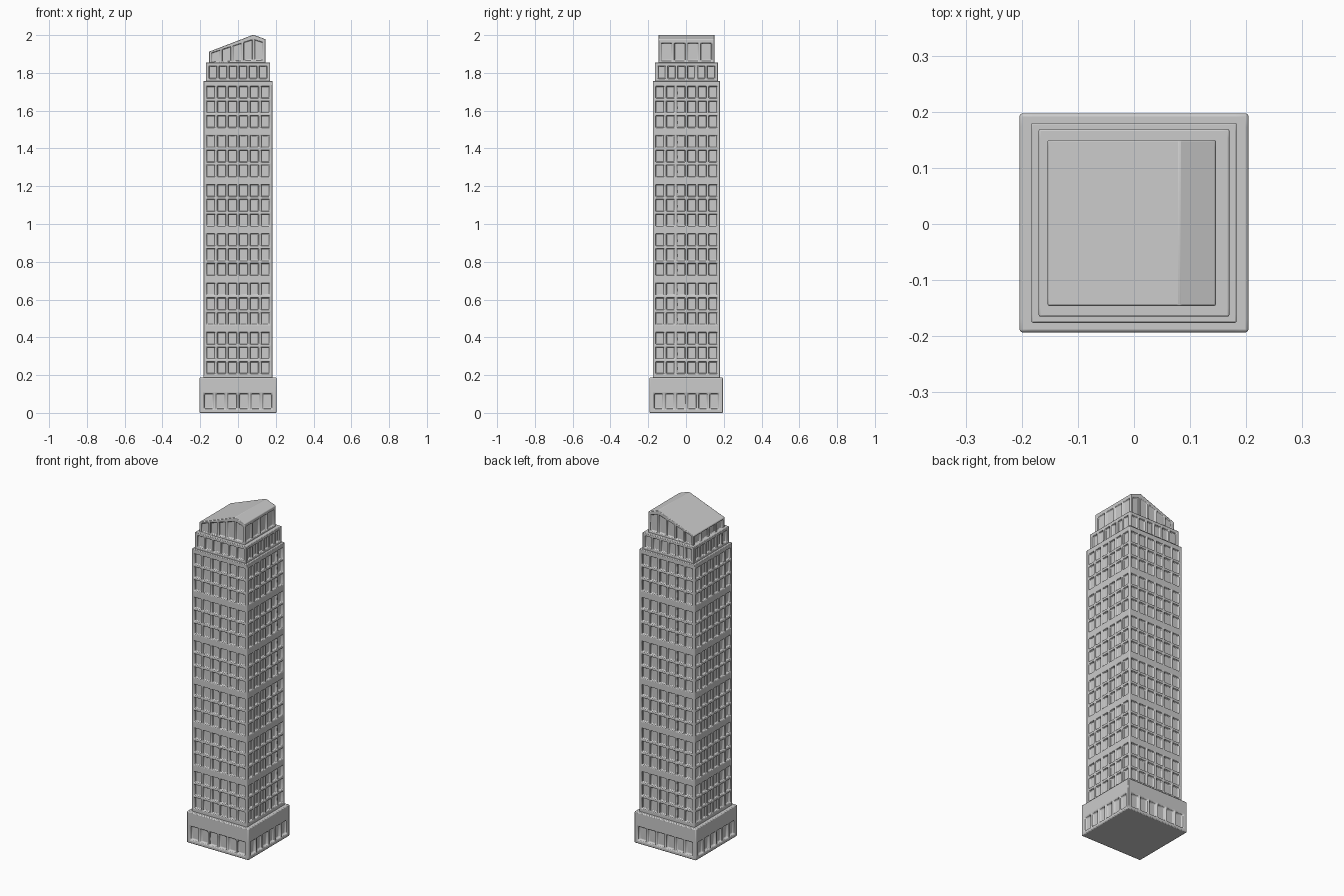
import bpy, bmesh
from mathutils import Vector

if "Cube" in bpy.data.objects:
    bpy.data.objects.remove(bpy.data.objects["Cube"])


def spans(lo, hi, count, gap):
    """Evenly spaced window intervals between lo and hi."""
    w = (hi - lo - gap * (count - 1)) / count
    return [(lo + i * (w + gap), lo + i * (w + gap) + w) for i in range(count)]


def breaks(lo, hi, wins, extra=()):
    pts = {lo, hi, *extra}
    for a, b in wins:
        pts |= {a, b}
    return sorted(pts)


def tier(name, cx, cy, hx, hy, z0, z1, rows, cols, margin, gap,
         depth=0.013, bevel=0.003, top=None, ridge=None):
    """Closed block whose four walls carry grids of recessed windows."""
    bm = bmesh.new()
    zs = breaks(z0, z1, rows)

    def wall(half, count, place, inward, extra=()):
        wins = spans(-half + margin, half - margin, count, gap)
        us = breaks(-half, half, wins, extra)

        def point(u, z):
            x, y = place(u)
            t = top(x) if top else z1
            return Vector((x, y, z0 + (z - z0) * (t - z0) / (z1 - z0)))

        for a, b in zip(us, us[1:]):
            for c, d in zip(zs, zs[1:]):
                ring = [point(a, c), point(b, c), point(b, d), point(a, d)]
                outer = [bm.verts.new(p) for p in ring]
                if (a, b) in wins and (c, d) in rows:
                    mid = sum(ring, Vector((0, 0, 0))) / 4
                    inner = [bm.verts.new(p.lerp(mid, 0.09) + Vector(inward) * depth)
                             for p in ring]
                    for i in range(4):
                        j = (i + 1) % 4
                        bm.faces.new((outer[i], outer[j], inner[j], inner[i]))
                    bm.faces.new(inner)
                else:
                    bm.faces.new(outer)

    extra = () if ridge is None else (ridge,)
    for s in (-1, 1):
        wall(hx, cols[0], lambda u: (u, s * hy), (0, -s, 0), extra)
        wall(hy, cols[1], lambda u: (s * hx, u), (-s, 0, 0))
    bmesh.ops.remove_doubles(bm, verts=bm.verts, dist=1e-5)

    # top and bottom caps, with the roof folded along its ridge
    bmesh.ops.holes_fill(bm, edges=[e for e in bm.edges if e.is_boundary], sides=0)
    if ridge is not None:
        caps = [f for f in bm.faces if len(f.verts) > 4]
        cap = max(caps, key=lambda f: f.calc_center_median().z)
        pair = [v for v in cap.verts if abs(v.co.x - ridge) < 1e-4]
        bmesh.utils.face_split(cap, pair[0], pair[1])
    bmesh.ops.recalc_face_normals(bm, faces=bm.faces)

    me = bpy.data.meshes.new(name)
    bm.to_mesh(me)
    bm.free()
    ob = bpy.data.objects.new(name, me)
    bpy.context.collection.objects.link(ob)
    ob.location = (cx, cy, 0)
    mod = ob.modifiers.new("soft_edges", 'BEVEL')
    mod.width, mod.segments = bevel, 2
    mod.limit_method, mod.angle_limit = 'ANGLE', 0.3
    bpy.ops.object.select_all(action='DESELECT')
    ob.select_set(True)
    bpy.context.view_layer.objects.active = ob
    bpy.ops.object.shade_smooth_by_angle(angle=0.7)
    return ob


# base with one row of openings
tier("base", 0, 0.002, 0.204, 0.195, 0, 0.187, [(0.02, 0.103)], (6, 6),
     0.024, 0.011, depth=0.014, bevel=0.005)

# main shaft: six groups of three window rows
shaft_rows = []
for g in range(6):
    t = 0.428 + g * 0.2605
    for r in range(3):
        b = t - 0.066 - r * 0.078
        shaft_rows.append((b, b + 0.066))
tier("shaft", 0, 0.002, 0.183, 0.178, 0.17, 1.757, shaft_rows, (6, 6), 0.015, 0.011)

# upper setback
tier("upper_setback", 0, 0.002, 0.170, 0.167, 1.745, 1.855, [(1.768, 1.838)], (6, 6),
     0.016, 0.011)

# crown with sloped roof, ridge towards the right
RIDGE = 0.085


def roof_height(x):
    if x <= RIDGE:
        return 1.912 + (x + 0.15) / (RIDGE + 0.15) * 0.09
    return 2.002 - (x - RIDGE) / (0.15 - RIDGE) * 0.024


tier("crown", -0.004, 0.002, 0.150, 0.148, 1.845, 2.0, [(1.866, 1.978)], (5, 4),
     0.013, 0.010, depth=0.010, top=roof_height, ridge=RIDGE)
